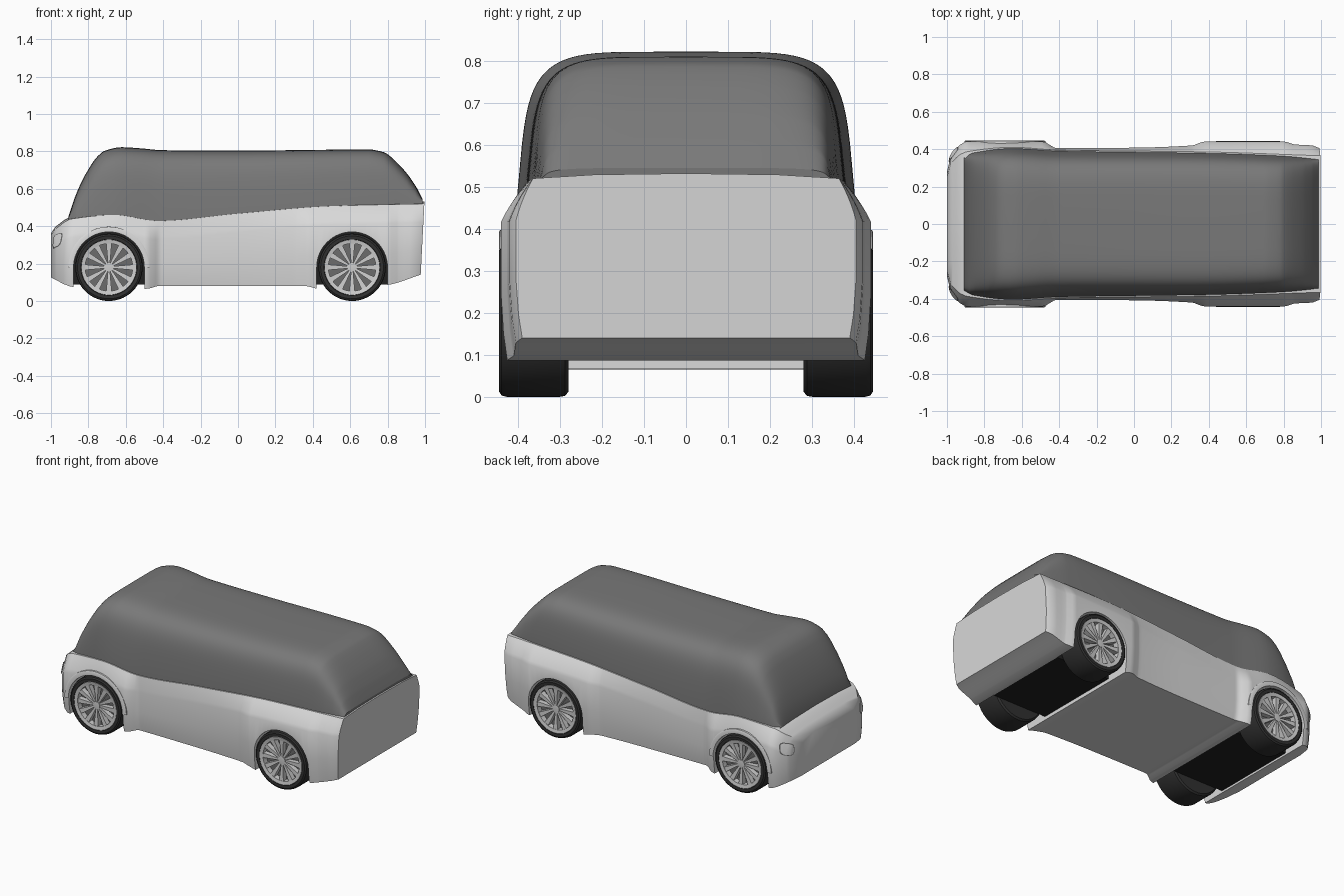
import bpy, bmesh
from math import sin, cos, pi, radians
from mathutils import Matrix, Vector

cube = bpy.data.objects.get("Cube")
if cube:
    bpy.data.objects.remove(cube, do_unlink=True)


def material(name, value):
    mat = bpy.data.materials.new(name)
    mat.use_nodes = True
    colour = (value, value, value, 1)
    mat.diffuse_color = colour
    mat.node_tree.nodes["Principled BSDF"].inputs["Base Color"].default_value = colour
    return mat


PAINT = material("light grey paint", 0.7)
GLASS = material("smoked glass", 0.19)
RUBBER = material("black rubber", 0.03)
LINER = material("black liner", 0.015)
ALLOY = material("alloy grey", 0.62)
RECESS = material("dark alloy", 0.15)
LENS = material("pale lens", 0.72)


def finish(name, bm, mat=None, smooth=True):
    bmesh.ops.recalc_face_normals(bm, faces=bm.faces[:])
    mesh = bpy.data.meshes.new(name)
    bm.to_mesh(mesh)
    bm.free()
    if mat:
        mesh.materials.append(mat)
    obj = bpy.data.objects.new(name, mesh)
    bpy.context.collection.objects.link(obj)
    if smooth:
        soften(obj)
    return obj


def soften(obj):
    bpy.ops.object.select_all(action="DESELECT")
    obj.select_set(True)
    bpy.context.view_layer.objects.active = obj
    bpy.ops.object.shade_smooth_by_angle(angle=radians(35))


def curve(keys):
    """Smooth interpolation through (x, value) keys without overshoot."""
    n = len(keys)
    sec = [(b[1] - a[1]) / (b[0] - a[0]) for a, b in zip(keys, keys[1:])]
    slope = [sec[0]]
    for a, b in zip(sec, sec[1:]):
        slope.append(2 * a * b / (a + b) if a * b > 0 else 0)
    slope.append(sec[-1])

    def value(x):
        i = 0
        while i < n - 2 and x > keys[i + 1][0]:
            i += 1
        (xa, ya), (xb, yb) = keys[i], keys[i + 1]
        h = xb - xa
        t = min(max((x - xa) / h, 0), 1)
        u = 1 - t
        return (ya * (1 + 2 * t) * u * u + slope[i] * h * t * u * u
                + yb * t * t * (3 - 2 * t) - slope[i + 1] * h * t * t * u)
    return value


def stations(*key_lists, count=60):
    xs = [k[0] for keys in key_lists for k in keys]
    lo, hi = min(xs), max(xs)
    xs += [lo + (hi - lo) * i / count for i in range(count + 1)]
    return sorted(set(round(x, 2) if lo < x < hi else x for x in xs))


def loft(xs, half_section):
    """Skin mirrored half sections (top centre to bottom centre) along x."""
    bm = bmesh.new()
    rings = []
    for x in xs:
        half = half_section(x)
        ring = half + [(-y, z) for y, z in half[-2:0:-1]]
        # The tail leans back slightly below the belt
        rings.append([bm.verts.new((x + max(0, x - .85) * .38 * (min(z, .53) - .3), y, z))
                      for y, z in ring])
    for a, b in zip(rings, rings[1:]):
        for i in range(len(a)):
            j = (i + 1) % len(a)
            bm.faces.new((a[i], a[j], b[j], b[i]))
    bm.faces.new(rings[0])
    bm.faces.new(rings[-1])
    return bm


# Outline keys along the length
BELT = [(-1, .35), (-.985, .375), (-.95, .405), (-.9, .437), (-.66, .46),
        (-.43, .428), (0, .467), (.5, .507), (.985, .52)]
FLANK = [(-1, .28), (-.984, .353), (-.95, .403), (-.9, .441), (-.49, .441), (-.41, .405), (0, .408),
         (.31, .42), (.38, .441), (.8, .441), (.86, .425), (.95, .42), (.985, .405)]
SHOULDER = [(-1, .25), (-.98, .32), (-.9, .385), (-.65, .41), (-.4, .395), (.4, .385), (.985, .365)]
FLOOR = [(-1, .125), (-.88, .075), (-.49, .065), (-.42, .08), (.36, .08), (.43, .065), (.79, .085), (.985, .14)]
ROOF = [(-.91, .44), (-.87, .56), (-.82, .67), (-.77, .75), (-.72, .8), (-.62, .822), (-.52, .816),
        (-.4, .806), (0, .804), (.7, .81), (.78, .795), (.84, .75), (.9, .68), (.95, .6), (.976, .545)]
CABIN = [(-.91, .355), (-.86, .38), (-.65, .404), (-.4, .39), (.4, .378), (.8, .363), (.976, .345)]
belt, flank, shoulder, floor, roof, cabin = map(curve, (BELT, FLANK, SHOULDER, FLOOR, ROOF, CABIN))


def body_section(x):
    top, low, ys, yf = belt(x), floor(x), shoulder(x), flank(x)
    half = [(0, top + .012), (ys * .6, top + .009), (ys, top)]
    for i in range(1, 6):
        t = i / 5
        half.append((ys + (yf - ys) * t * (1.35 - .35 * t), top - .1 * t))
    side = top - .1
    half += [(yf, side + (low - side) * .5), (yf - .006, side + (low - side) * .8),
             (yf - .015, low), (0, low)]
    return half


def cabin_section(x):
    """Squarish arch that leans inward towards the roof."""
    base, top, w = belt(x), roof(x), cabin(x)
    half = [(0, top)]
    for i in range(1, 21):
        a = pi / 2 * (1 - i / 20)
        rise = max(sin(a), 0) ** .37
        half.append((w * (1 - .08 * rise) * max(cos(a), 0) ** .37, base + (top - base) * rise))
    return half + [(w, base - .03), (0, base - .03)]


lower_body = finish("lower_body", loft(stations(BELT, FLANK, FLOOR), body_section), PAINT, smooth=False)
finish("cabin_glass", loft(stations(ROOF, CABIN), cabin_section), GLASS)

# Wheel wells cut across the full width, with a dark box filling the middle
AXLE, ARCH = .18, .189
WELLS = [("front", -.69), ("rear", .61)]
for label, cx in WELLS:
    bm = bmesh.new()
    outline = [(cx + ARCH * cos(pi * i / 32), AXLE + ARCH * sin(pi * i / 32)) for i in range(33)]
    outline += [(cx - ARCH, -.1), (cx + ARCH, -.1)]
    face = bm.faces.new([bm.verts.new((x, -.6, z)) for x, z in outline])
    ext = bmesh.ops.extrude_face_region(bm, geom=[face])["geom"]
    bmesh.ops.translate(bm, vec=(0, 1.2, 0), verts=[v for v in ext if isinstance(v, bmesh.types.BMVert)])
    cutter = finish(label + "_well_cutter", bm, smooth=False)
    cutter.hide_render = True
    cut = lower_body.modifiers.new(label + "_well", "BOOLEAN")
    cut.operation, cut.solver, cut.object = "DIFFERENCE", "EXACT", cutter
    bpy.context.view_layer.objects.active = lower_body
    bpy.ops.object.modifier_apply(modifier=cut.name)
    bpy.data.objects.remove(cutter, do_unlink=True)
    bm = bmesh.new()
    bmesh.ops.create_cube(bm, size=1, matrix=Matrix.Translation((cx, 0, .229))
                          @ Matrix.Diagonal((ARCH * 2 + .004, .556, .282, 1)))
    finish(label + "_well_liner", bm, LINER, smooth=False)
soften(lower_body)


def lathe(name, profile, cx, side, mat, angle=2 * pi, steps=56):
    """Turn a (radius, y) profile about the axle."""
    bm = bmesh.new()
    vs = [bm.verts.new((cx + r, side * y, AXLE)) for r, y in profile]
    es = [bm.edges.new(p) for p in zip(vs, vs[1:])]
    bmesh.ops.spin(bm, geom=vs + es, cent=(cx, 0, AXLE), axis=(0, -1, 0), angle=angle, steps=steps)
    bmesh.ops.remove_doubles(bm, verts=bm.verts[:], dist=.0001)
    return finish(name, bm, mat)


def spokes(name, cx, side, count=12):
    bm = bmesh.new()
    for k in range(count):
        turn = Matrix.Translation((cx, 0, AXLE)) @ Matrix.Rotation(2 * pi * k / count, 4, "Y")
        box = bmesh.ops.create_cube(bm, size=1)["verts"]
        for v in box:
            outer = v.co.x > 0
            width, front = (.015, .438) if outer else (.005, .43)
            y = front if v.co.y > 0 else .4
            v.co = turn @ Vector((.132 if outer else .015, side * y, width * (1 if v.co.z > 0 else -1)))
    finish(name, bm, ALLOY, smooth=False)


TYRE = [(0, .28), (.168, .28), (.178, .288), (.18, .3), (.18, .428), (.177, .439),
        (.168, .445), (.15, .444), (.146, .4)]
RIM = [(.127, .395), (.127, .44), (.148, .444), (.15, .4)]
HUB = [(.024, .39), (.024, .434), (0, .436)]
LIP = [(ARCH, .4), (ARCH, .445), (ARCH + .022, .446), (ARCH + .028, .443), (ARCH + .029, .4)]
for label, cx in WELLS:
    for hand, side in (("left", 1), ("right", -1)):
        tag = f"{label}_{hand}_"
        lathe(tag + "tyre", TYRE, cx, side, RUBBER)
        lathe(tag + "rim", RIM, cx, side, ALLOY)
        lathe(tag + "wheel_recess", [(0, .405), (.14, .405)], cx, side, RECESS)
        lathe(tag + "hub", HUB, cx, side, ALLOY, steps=20)
        spokes(tag + "spokes", cx, side)
        # Raised lip round the front arches
        if label == "front":
            lathe(tag + "arch_lip", LIP, cx, side, PAINT, angle=pi, steps=32)


def headlamp(name, side, grow, lift, mat, spans=32, rings=6):
    """Thin rounded plate projected onto the nose corner."""
    inward = Vector((.75, -side * .66, 0))
    along = Vector((.66, side * .75, 0))
    centre = Vector((-.968, side * .372, .322))
    bm = bmesh.new()

    def project(t, h):
        start = centre + along * t + Vector((0, 0, h + t * .25)) - inward * .2
        hit, point, normal, _ = lower_body.ray_cast(start, inward)
        return bm.verts.new(point + normal * lift if hit else start + inward * .2)

    def squared(v):
        return abs(v) ** .6 * (1 if v > 0 else -1)

    loops = []
    for k in range(1, rings + 1):
        s = grow * k / rings
        loops.append([project(.047 * s * squared(cos(2 * pi * i / spans)),
                              .037 * s * squared(sin(2 * pi * i / spans))) for i in range(spans)])
    bm.faces.new(loops[0])
    for a, b in zip(loops, loops[1:]):
        for i in range(spans):
            j = (i + 1) % spans
            bm.faces.new((a[i], a[j], b[j], b[i]))
    plate = finish(name, bm, mat)
    return plate


for hand, side in (("left", 1), ("right", -1)):
    headlamp(hand + "_headlamp_surround", side, 1, .003, RECESS)
    headlamp(hand + "_headlamp_lens", side, .86, .006, LENS)
